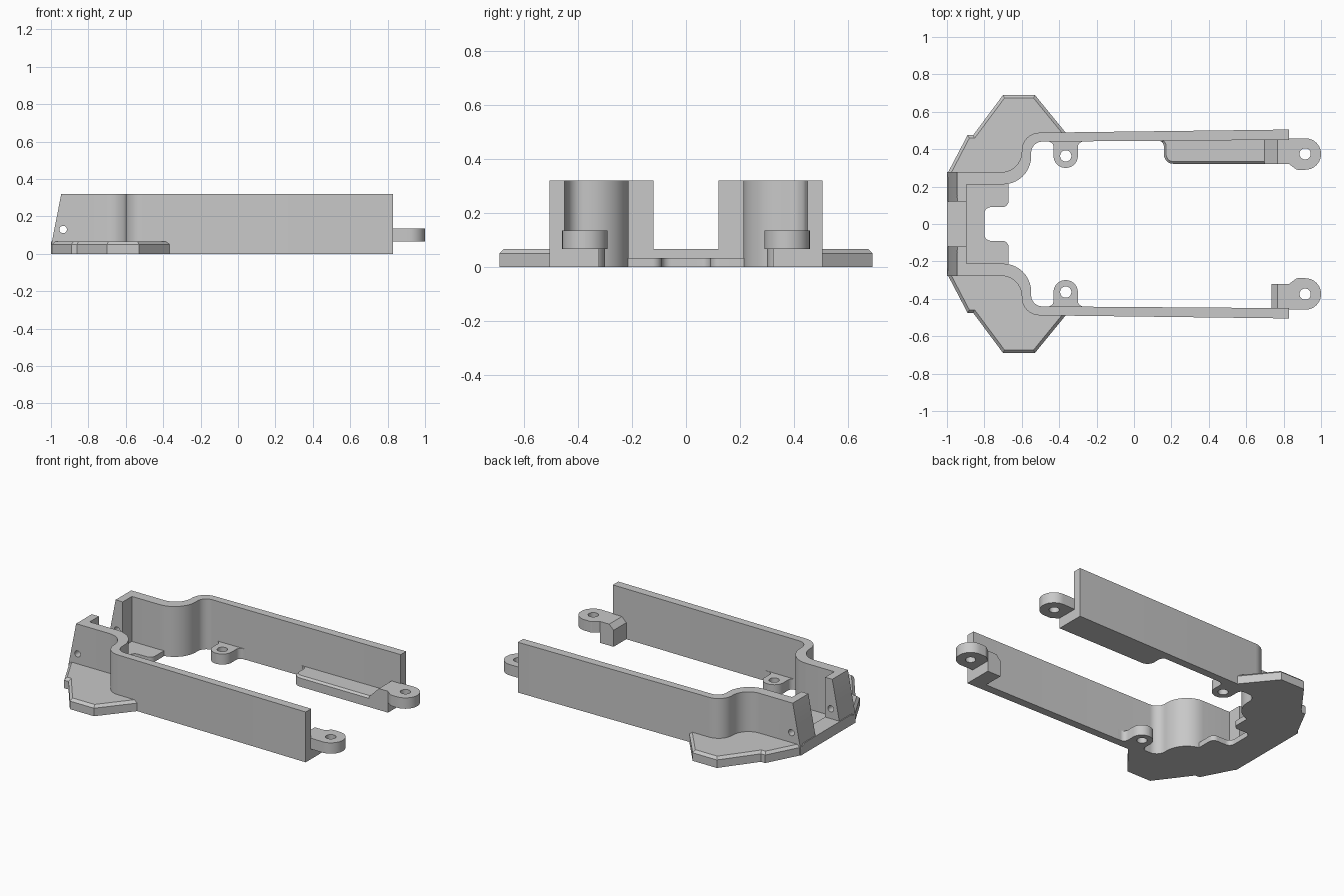
import bpy
import bmesh
import math
from mathutils import Vector

cube = bpy.data.objects.get("Cube")
if cube:
    bpy.data.objects.remove(cube, do_unlink=True)

grey = bpy.data.materials.new("plain grey")
grey.use_nodes = True
colour = (0.58, 0.58, 0.58, 1)
grey.diffuse_color = colour
grey.node_tree.nodes["Principled BSDF"].inputs["Base Color"].default_value = colour

WALL_H, PLATE_H, FLOOR_H = 0.32, 0.067, 0.034
EAR_TOP = 0.136


def rounded(corners, steps=10):
    """Turn (x, y[, radius]) corners into an outline with filleted corners."""
    pts = []
    for i, c in enumerate(corners):
        p = Vector((c[0], c[1], 0))
        r = c[2] if len(c) > 2 else 0
        if not r:
            pts.append(p)
            continue
        a, b = corners[i - 1], corners[(i + 1) % len(corners)]
        u = (Vector((a[0], a[1], 0)) - p).normalized()
        v = (Vector((b[0], b[1], 0)) - p).normalized()
        half = u.angle(v) / 2
        centre = p + (u + v).normalized() * r / math.sin(half)
        s = (p + u * r / math.tan(half) - centre).normalized()
        e = (p + v * r / math.tan(half) - centre).normalized()
        pts += [centre + s.slerp(e, k / steps) * r for k in range(steps + 1)]
    return pts


def both_sides(half):
    """Close a half outline with its mirror image across y = 0."""
    return half + [(c[0], -c[1], *c[2:]) for c in reversed(half)]


def prism(corners, z0, z1):
    bm = bmesh.new()
    face = bm.faces.new([bm.verts.new((p.x, p.y, z0)) for p in rounded(corners)])
    ext = bmesh.ops.extrude_face_region(bm, geom=[face], use_keep_orig=True)
    top = [g for g in ext["geom"] if isinstance(g, bmesh.types.BMVert)]
    bmesh.ops.translate(bm, verts=top, vec=(0, 0, z1 - z0))
    bmesh.ops.recalc_face_normals(bm, faces=bm.faces)
    return bm


def chamfer_top(bm, z, size, rule):
    """Chamfer the top edges whose middle point satisfies the rule."""
    edges = [e for e in bm.edges
             if all(abs(v.co.z - z) < 1e-4 for v in e.verts)
             and rule((e.verts[0].co + e.verts[1].co) / 2)]
    bmesh.ops.bevel(bm, geom=edges, offset=size, segments=1, affect='EDGES')


def slice_off(bm, point, normal):
    """Cut away everything beyond a plane and close the cut."""
    cut = bmesh.ops.bisect_plane(
        bm, geom=bm.verts[:] + bm.edges[:] + bm.faces[:],
        plane_co=point, plane_no=normal, clear_outer=True)
    bmesh.ops.holes_fill(bm, edges=[g for g in cut["geom_cut"]
                                    if isinstance(g, bmesh.types.BMEdge)])


def finish(name, bm, side=1):
    for v in bm.verts:
        v.co.y *= side
    bmesh.ops.recalc_face_normals(bm, faces=bm.faces)
    mesh = bpy.data.meshes.new(name)
    bm.to_mesh(mesh)
    bm.free()
    mesh.materials.append(grey)
    ob = bpy.data.objects.new(name, mesh)
    bpy.context.collection.objects.link(ob)
    bpy.ops.object.select_all(action='DESELECT')
    ob.select_set(True)
    bpy.context.view_layer.objects.active = ob
    bpy.ops.object.shade_smooth_by_angle(angle=math.radians(25))
    return ob


def drill(ob, location, radius, rotation=(0, 0, 0)):
    bpy.ops.mesh.primitive_cylinder_add(vertices=32, radius=radius, depth=1,
                                        location=location, rotation=rotation)
    cutter = bpy.context.object
    cutter.hide_render = True
    cutter.data.materials.append(grey)
    mod = ob.modifiers.new("hole", 'BOOLEAN')
    mod.operation, mod.solver, mod.object = 'DIFFERENCE', 'EXACT', cutter
    bpy.context.view_layer.objects.active = ob
    bpy.ops.object.modifier_apply(modifier=mod.name)
    bpy.data.objects.remove(cutter, do_unlink=True)


# Wing-shaped base plate with chamfered outer rim
plate = prism(both_sides([
    (-1, 0.265), (-0.89, 0.475), (-0.86, 0.475), (-0.70, 0.69), (-0.53, 0.69),
    (-0.36, 0.482), (-0.59, 0.482, 0.1), (-0.59, 0.27, 0.1), (-0.895, 0.27)]),
    0, PLATE_H)
chamfer_top(plate, PLATE_H, 0.016,
            lambda m: abs(m.y) > 0.5 or (m.x < -0.8 and abs(m.y) > 0.3))
finish("base_plate", plate)

# Thin floor with a rounded notch
finish("notched_floor", prism(both_sides([
    (-0.895, 0.25), (-0.67, 0.25), (-0.67, 0.09, 0.035), (-0.80, 0.09, 0.035)]),
    0, FLOOR_H))

for side, label in ((1, "left"), (-1, "right")):
    # Side wall: end return, S-bend and long straight run, with a sloping end
    wall = prism([
        (-1, 0.277), (-0.60, 0.277, 0.11), (-0.60, 0.487, 0.095), (0.83, 0.505),
        (0.83, 0.45), (-0.55, 0.44, 0.06), (-0.55, 0.212, 0.15),
        (-0.895, 0.212), (-0.895, 0.12), (-1, 0.12)], 0, WALL_H)
    slice_off(wall, (-1, 0, 0.04), (-0.28, 0, 0.055))
    ob = finish(label + "_side_wall", wall, side)
    drill(ob, (-0.935, side * 0.2, 0.13), 0.02, (math.pi / 2, 0, 0))

    # Screw tab on the inside of the wall
    tab = prism([
        (-0.25, 0.46), (-0.25, 0.441), (-0.30, 0.441, 0.03), (-0.30, 0.30, 0.064),
        (-0.43, 0.30, 0.064), (-0.43, 0.441, 0.03), (-0.48, 0.441), (-0.48, 0.46)],
        0, PLATE_H)
    drill(finish(label + "_inner_tab", tab, side), (-0.365, side * 0.364, 0), 0.03)

    # Screw ear beyond the open end
    ear = prism([
        (0.83, 0.457), (1, 0.46, 0.084), (1, 0.29, 0.084),
        (0.87, 0.29, 0.02), (0.83, 0.32)], PLATE_H, EAR_TOP)
    drill(finish(label + "_end_ear", ear, side), (0.915, side * 0.375, 0), 0.03)

    # Block carrying the ear, with a sloped shoulder
    start, low = (0.697, PLATE_H) if side == 1 else (0.735, 0.105)
    block = prism([(start, 0.322), (0.83, 0.322), (0.83, 0.457), (start, 0.457)],
                  0, EAR_TOP)
    slice_off(block, (start, 0, low), (-1, 0, 1))
    finish(label + "_ear_block", block, side)

# Low ledge along one wall only
ledge = prism([
    (0.12, 0.46), (0.12, 0.447), (0.16, 0.447, 0.035), (0.16, 0.322, 0.05),
    (0.697, 0.322), (0.697, 0.46)], 0, PLATE_H)
chamfer_top(ledge, PLATE_H, 0.012, lambda m: m.y < 0.44 and m.x < 0.69)
finish("left_ledge", ledge)
